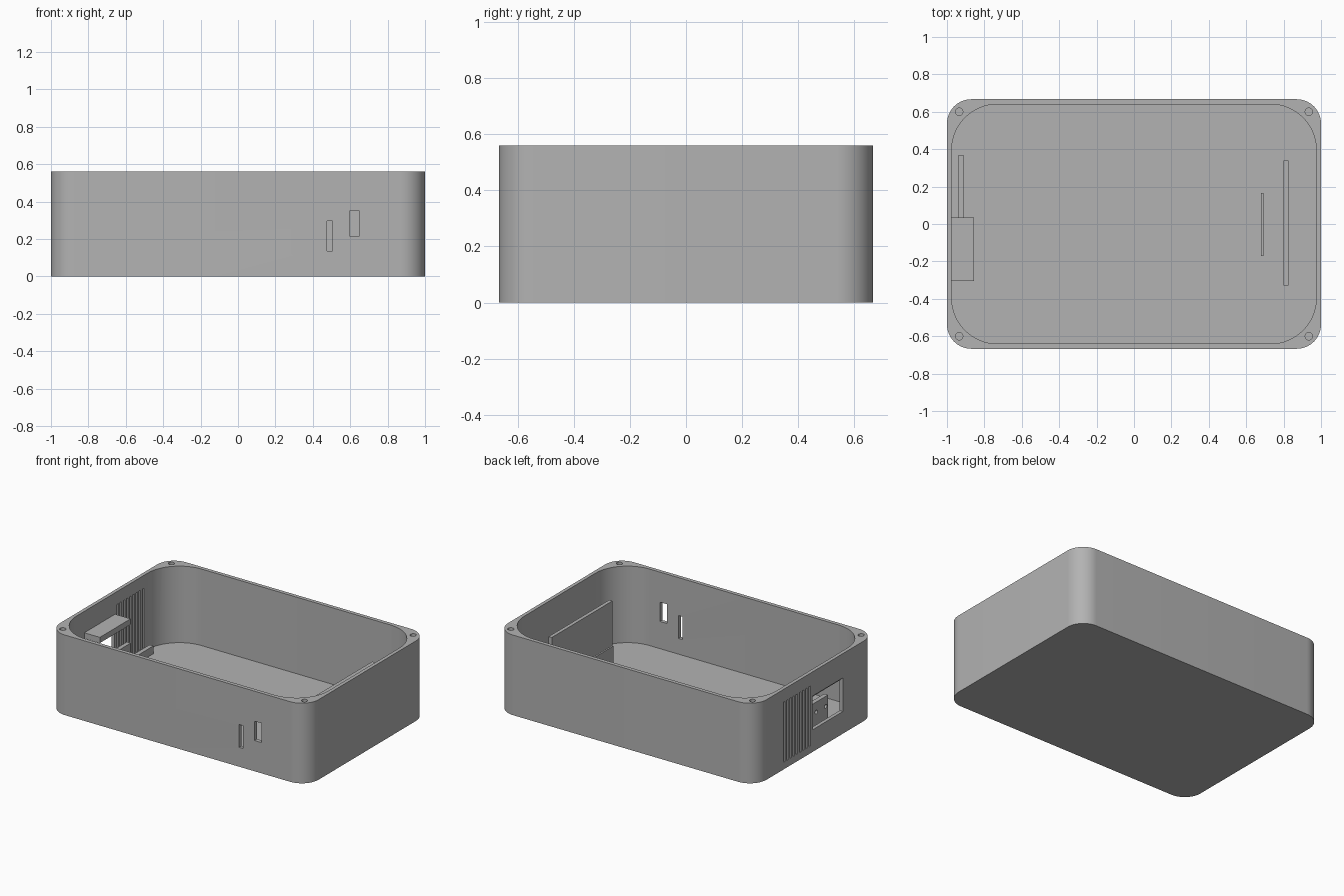
import bpy, bmesh, math
from mathutils import Matrix

cube = bpy.data.objects.get("Cube")
if cube:
    bpy.data.objects.remove(cube, do_unlink=True)

# Single grey plastic
grey = bpy.data.materials.new("grey plastic")
grey.use_nodes = True
colour = (0.45, 0.45, 0.45, 1)
grey.diffuse_color = colour
grey.node_tree.nodes["Principled BSDF"].inputs["Base Color"].default_value = colour


def finish(name, bm):
    bmesh.ops.recalc_face_normals(bm, faces=bm.faces[:])
    mesh = bpy.data.meshes.new(name)
    bm.to_mesh(mesh)
    bm.free()
    mesh.materials.append(grey)
    obj = bpy.data.objects.new(name, mesh)
    bpy.context.collection.objects.link(obj)
    return obj


def rounded_block(name, hx, hy, radius, z0, z1, steps=16):
    bm = bmesh.new()
    ring = []
    for q, (sx, sy) in enumerate([(1, 1), (-1, 1), (-1, -1), (1, -1)]):
        for i in range(steps + 1):
            a = math.pi / 2 * (q + i / steps)
            ring.append(bm.verts.new((sx * (hx - radius) + radius * math.cos(a),
                                      sy * (hy - radius) + radius * math.sin(a), z0)))
    base = bm.faces.new(ring)
    top = bmesh.ops.extrude_face_region(bm, geom=[base])["geom"]
    bmesh.ops.translate(bm, vec=(0, 0, z1 - z0),
                        verts=[v for v in top if isinstance(v, bmesh.types.BMVert)])
    return finish(name, bm)


def block(name, x, y, z):
    bm = bmesh.new()
    spans = (x, y, z)
    mid = [(a + b) / 2 for a, b in spans]
    size = [b - a for a, b in spans]
    bmesh.ops.create_cube(bm, size=1, matrix=Matrix.Translation(mid) @ Matrix.Diagonal((*size, 1)))
    return finish(name, bm)


def rod(name, centre, radius, depth, along_x=False):
    bm = bmesh.new()
    turn = Matrix.Rotation(math.pi / 2 if along_x else 0, 4, "Y")
    bmesh.ops.create_cone(bm, cap_ends=True, segments=24, radius1=radius, radius2=radius,
                          depth=depth, matrix=Matrix.Translation(centre) @ turn)
    return finish(name, bm)


def cut(obj, cutters):
    for cutter in cutters:
        cutter.hide_render = True
        mod = obj.modifiers.new("cut", "BOOLEAN")
        mod.operation = "DIFFERENCE"
        mod.solver = "EXACT"
        mod.object = cutter
    bpy.context.view_layer.update()
    result = bpy.data.meshes.new_from_object(obj.evaluated_get(bpy.context.evaluated_depsgraph_get()))
    obj.modifiers.clear()
    obj.data = result
    for cutter in cutters:
        bpy.data.objects.remove(cutter, do_unlink=True)


# Open enclosure with a rounded cavity
floor = 0.025
enclosure = rounded_block("enclosure", 1, 0.667, 0.13, 0, 0.56)
cutters = [rounded_block("cavity", 0.975, 0.64, 0.245, floor, 0.7)]

# Screw holes in the corners
for sx in (-1, 1):
    for sy in (-1, 1):
        cutters.append(rod("screw_hole", (sx * 0.935, sy * 0.6, 0.52), 0.02, 0.2))

# Front slots and side socket window
cutters.append(block("narrow_slot", (0.475, 0.505), (-0.7, -0.6), (0.135, 0.295)))
cutters.append(block("wide_slot", (0.595, 0.65), (-0.7, -0.6), (0.215, 0.35)))
cutters.append(block("window", (-1.05, -0.93), (-0.305, 0.03), (0.155, 0.39)))

# Row of vent slits
for i in range(9):
    y = 0.055 + i * 0.035
    cutters.append(block("vent", (-1.05, -0.95), (y, y + 0.017), (0.05, 0.47)))
cut(enclosure, cutters)

# Socket holder: clamp shelf over a drilled retaining wall
block("socket_shelf", (-0.98, -0.855), (-0.305, 0.035), (0.37, 0.41))
holder = block("socket_retainer", (-0.885, -0.855), (-0.305, 0.035), (floor - 0.005, 0.24))
cut(holder, [rod("pin_hole", (-0.87, -0.135 + s * d, 0.17), 0.013, 0.1, True)
             for s in (-1, 1) for d in (0.04, 0.145)])

# Internal ribs standing on the floor
block("vent_rib", (-0.94, -0.91), (0.035, 0.365), (floor - 0.005, 0.08))
block("board_rib", (0.68, 0.692), (-0.17, 0.165), (floor - 0.005, 0.215))
block("partition", (0.8, 0.825), (-0.33, 0.34), (floor - 0.005, 0.437))

# Smooth the round corners, keep edges sharp
for obj in bpy.context.collection.objects:
    obj.select_set(obj.type == "MESH")
bpy.context.view_layer.objects.active = enclosure
bpy.ops.object.shade_smooth_by_angle(angle=math.radians(30))
